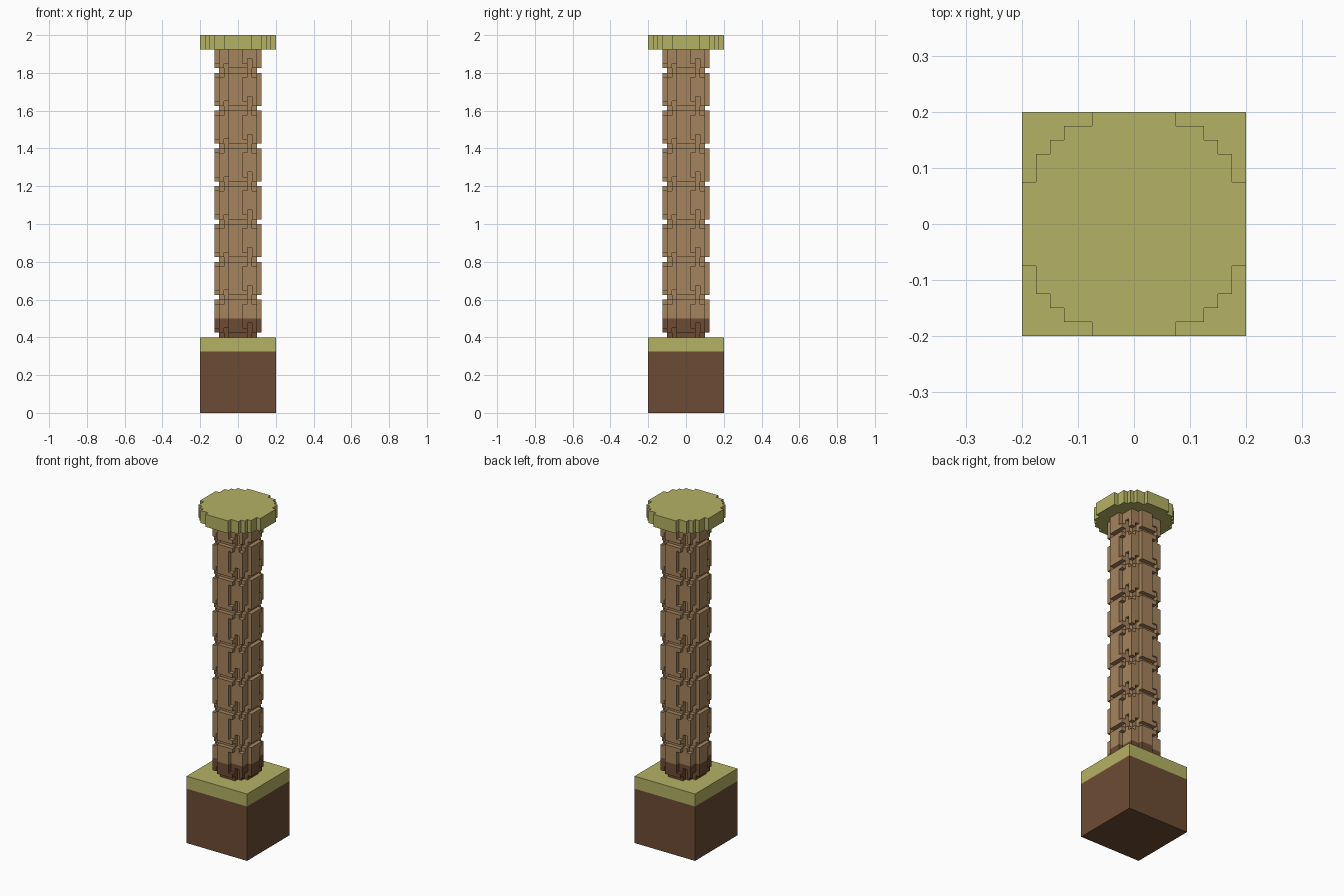
import bpy
import bmesh
from mathutils import Vector

cube = bpy.data.objects.get("Cube")
if cube:
    bpy.data.objects.remove(cube, do_unlink=True)

V = 0.025  # block size


def material(name, rgb):
    m = bpy.data.materials.new(name)
    m.use_nodes = True
    m.diffuse_color = (*rgb, 1)
    m.node_tree.nodes["Principled BSDF"].inputs["Base Color"].default_value = (*rgb, 1)
    return m


green = material("moss green", (0.46, 0.445, 0.127))
tan = material("tan bark", (0.376, 0.227, 0.11))
brown = material("dark brown", (0.15, 0.072, 0.034))


def finish(bm, name, mats):
    mesh = bpy.data.meshes.new(name)
    bm.to_mesh(mesh)
    bm.free()
    for m in mats:
        mesh.materials.append(m)
    obj = bpy.data.objects.new(name, mesh)
    bpy.context.collection.objects.link(obj)
    return obj


def box(name, size, z0, z1, mat):
    bm = bmesh.new()
    bmesh.ops.create_cube(bm, size=1)
    for v in bm.verts:
        v.co = (v.co.x * size, v.co.y * size, z0 if v.co.z < 0 else z1)
    return finish(bm, name, [mat])


def blocks(name, cells, mats, rule=lambda z: 0):
    """Skin a set of grid cells with quads wherever a neighbour is missing."""
    bm = bmesh.new()
    for cell in cells:
        for axis in range(3):
            for side in (0, 1):
                near = list(cell)
                near[axis] += 2 * side - 1
                if tuple(near) in cells:
                    continue
                u, w = (axis + 1) % 3, (axis + 2) % 3
                corners = []
                for a, b in ((0, 0), (1, 0), (1, 1), (0, 1)):
                    p = Vector(cell)
                    p[axis] += side
                    p[u] += a
                    p[w] += b
                    corners.append(bm.verts.new(p * V))
                if not side:
                    corners.reverse()
                bm.faces.new(corners).material_index = rule(cell[2])
    bmesh.ops.remove_doubles(bm, verts=bm.verts, dist=V / 10)
    bmesh.ops.dissolve_limit(bm, angle_limit=0.01, verts=bm.verts,
                             edges=bm.edges, delimit={'MATERIAL'})
    return finish(bm, name, mats)


def disc(radius):
    span = range(-radius, radius)
    return {(x, y) for x in span for y in span
            if (x + 0.5) ** 2 + (y + 0.5) ** 2 <= radius ** 2}


# Square planter base
box("base_soil", 0.4, 0, 0.325, brown)
box("base_moss", 0.4, 0.325, 0.4, green)

# Bark: for each rim cell of one quarter, the layers of the repeat that are cut
grooves = {
    (-2, -5): {0}, (-1, -5): {0}, (0, -5): {0},
    (1, -5): {0, 2, 3, 4, 5, 6},
    (2, -4): {0, 1, 2},
    (3, -4): {0, 7},
    (3, -3): {0, 1},
}
trunk = set()
core = disc(4)
for z in range(16, 77):
    trunk |= {(x, y, z) for x, y in core}
    for (x, y), cut in grooves.items():
        for quarter in range(4):
            if z % 8 not in cut:
                trunk.add((x, y, z))
            x, y = -y - 1, x  # quarter turn on the grid
blocks("trunk", trunk, [tan, brown], lambda z: int(z < 20))

# Round cap
blocks("cap", {(x, y, z) for x, y in disc(8) for z in range(77, 80)}, [green])
